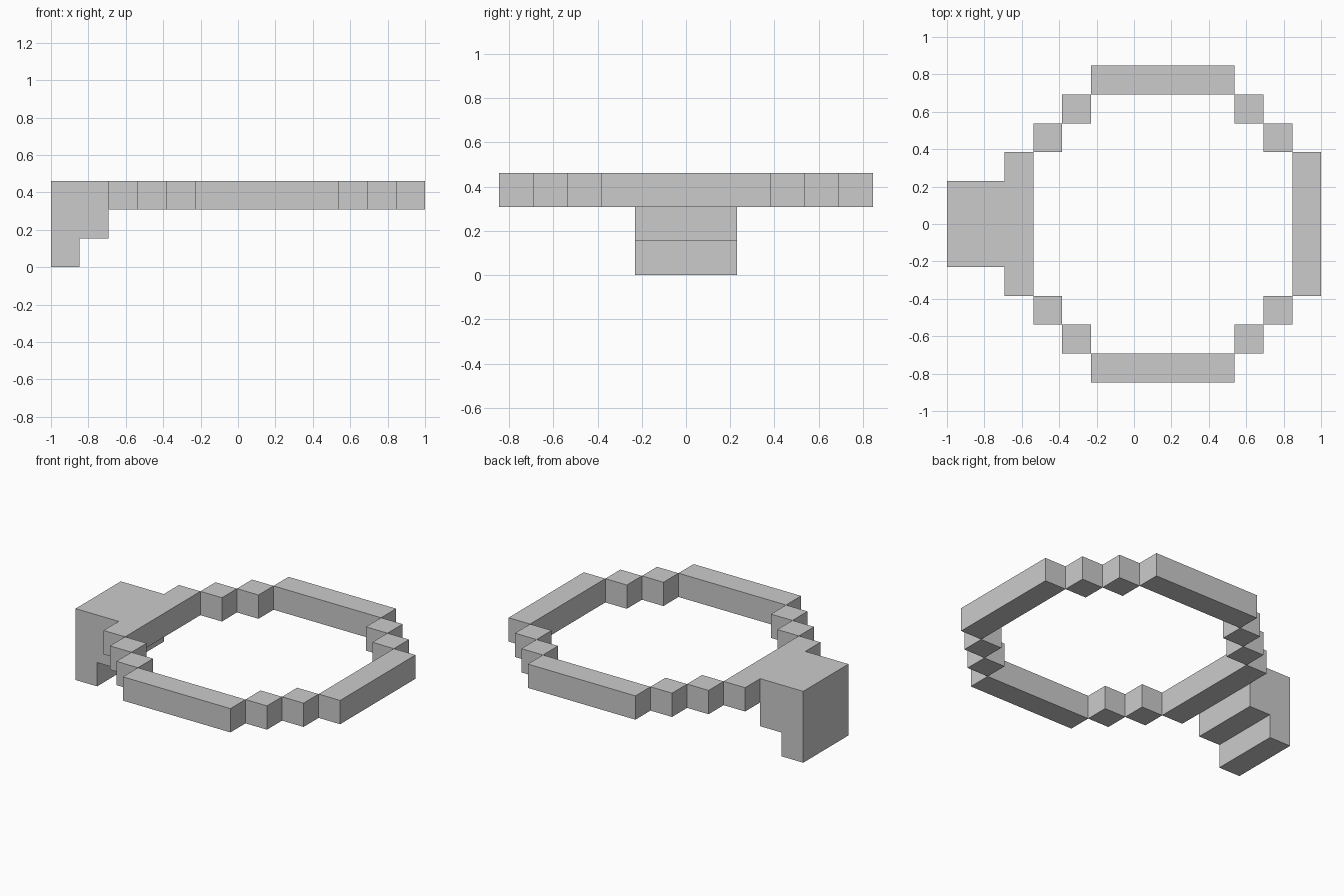
import bpy, bmesh
from itertools import product
from mathutils import Vector

if "Cube" in bpy.data.objects:
    bpy.data.objects.remove(bpy.data.objects["Cube"])

U = 2 / 13                              # one block
ORIGIN = Vector((-1, -5.5 * U, 0))
DIRS = [Vector(d) for d in ((1, 0, 0), (-1, 0, 0), (0, 1, 0), (0, -1, 0), (0, 0, 1), (0, 0, -1))]


def cells(x, y, z=(2, 3)):
    """Grid cells of a box given as half-open index ranges."""
    return set(product(range(*x), range(*y), range(*z)))


def block_part(name, filled):
    """Outer skin of a set of grid cells, with flat areas merged."""
    bm = bmesh.new()
    for c in filled:
        mid = Vector(c) + Vector((0.5, 0.5, 0.5))
        for d in DIRS:
            if tuple(int(v) for v in Vector(c) + d) in filled:
                continue
            a = Vector((d.y, d.z, d.x)) / 2
            b = d.cross(a)
            f = mid + d / 2
            bm.faces.new([bm.verts.new(ORIGIN + U * (f + s * a + t * b))
                          for s, t in ((-1, -1), (1, -1), (1, 1), (-1, 1))])
    bmesh.ops.remove_doubles(bm, verts=bm.verts, dist=1e-4)
    bmesh.ops.dissolve_limit(bm, angle_limit=0.01, verts=bm.verts, edges=bm.edges)
    bmesh.ops.recalc_face_normals(bm, faces=bm.faces)
    mesh = bpy.data.meshes.new(name)
    bm.to_mesh(mesh)
    bm.free()
    bpy.context.collection.objects.link(bpy.data.objects.new(name, mesh))


# Straight sides of the ring
block_part("ring_front", cells((5, 10), (0, 1)))
block_part("ring_back", cells((5, 10), (10, 11)))
block_part("ring_right", cells((12, 13), (3, 8)))

# Stepped corner blocks
for side, xs in (("left", (4, 3)), ("right", (10, 11))):
    for end, ys in (("front", (1, 2)), ("back", (9, 8))):
        for i, (x, y) in enumerate(zip(xs, ys), 1):
            block_part(f"corner_{end}_{side}_{i}", cells((x, x + 1), (y, y + 1)))

# Left side of the ring joined to the stepped bracket
block_part("ring_left_with_bracket",
           cells((2, 3), (3, 8)) | cells((1, 2), (4, 7), (1, 3)) | cells((0, 1), (4, 7), (0, 3)))
